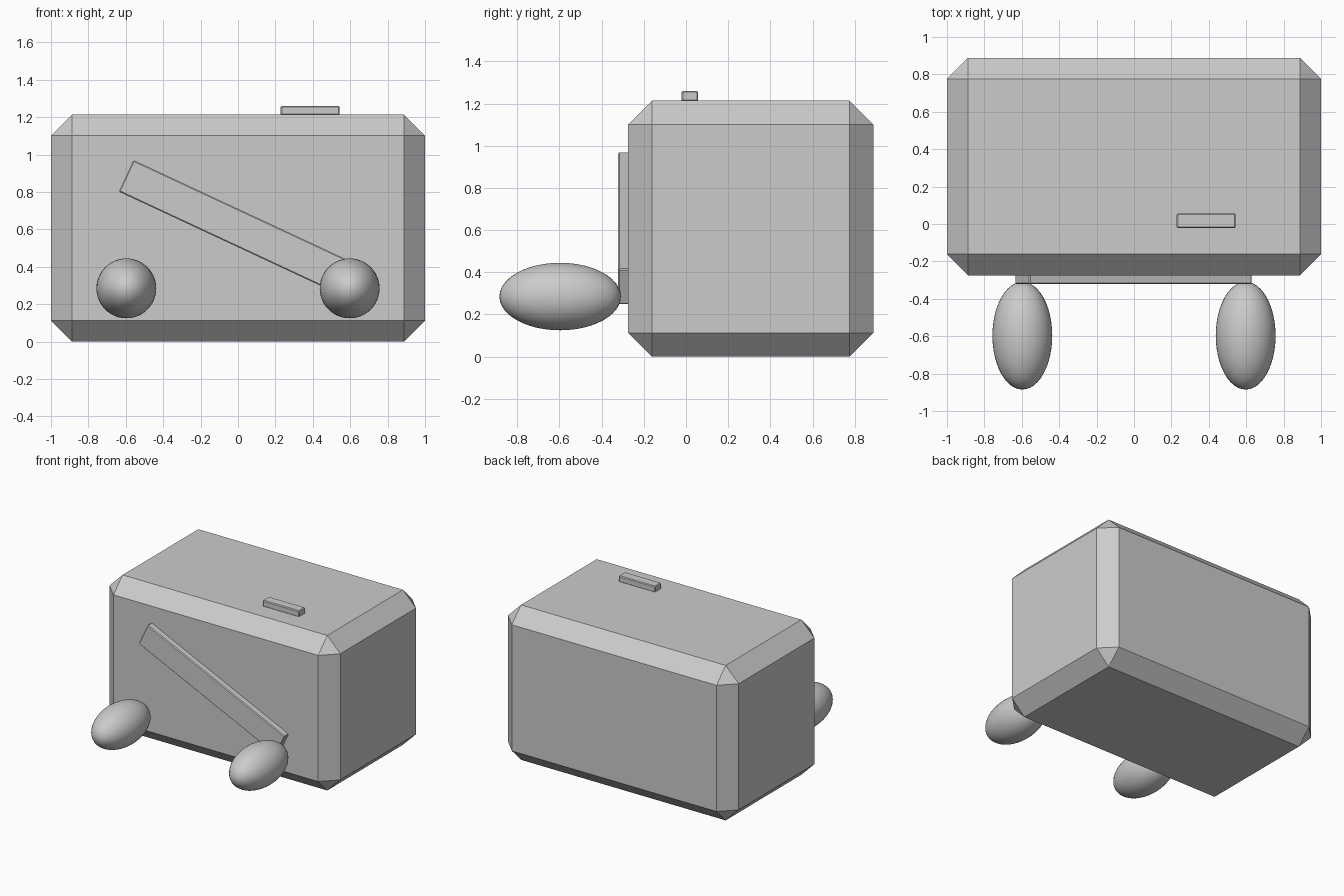
import bpy
import math

cube = bpy.data.objects.get("Cube")
if cube:
    bpy.data.objects.remove(cube, do_unlink=True)

# Single plain grey
grey = bpy.data.materials.new("plain_grey")
grey.use_nodes = True
colour = (0.6, 0.6, 0.6, 1)
grey.diffuse_color = colour
grey.node_tree.nodes["Principled BSDF"].inputs["Base Color"].default_value = colour


def chamfered_box(name, centre, size, chamfer, tilt=0):
    bpy.ops.mesh.primitive_cube_add(size=1, location=centre)
    box = bpy.context.object
    box.name = name
    box.scale = size
    bpy.ops.object.transform_apply(location=False, rotation=False, scale=True)
    box.rotation_euler.y = math.radians(tilt)
    bevel = box.modifiers.new("chamfer", "BEVEL")
    bevel.width = chamfer
    bevel.segments = 1
    box.data.materials.append(grey)
    return box


# Main body with broad flat chamfers
chamfered_box("body", (0, 0.307, 0.607), (2, 1.163, 1.214), 0.113)

# Slanted bar across the front and small plate on top
chamfered_box("front_bar", (-0.003, -0.285, 0.609), (1.313, 0.074, 0.186), 0.006, 25)
chamfered_box("top_button", (0.386, 0.018, 1.235), (0.316, 0.078, 0.05), 0.006)

# Long rounded feet reaching forward
for side, x in (("left", 0.597), ("right", -0.597)):
    bpy.ops.mesh.primitive_uv_sphere_add(
        segments=48, ring_count=24, radius=1, location=(x, -0.597, 0.285))
    foot = bpy.context.object
    foot.name = side + "_foot"
    foot.scale = (0.16, 0.288, 0.16)
    bpy.ops.object.transform_apply(location=False, rotation=False, scale=True)
    bpy.ops.object.shade_smooth()
    foot.data.materials.append(grey)
